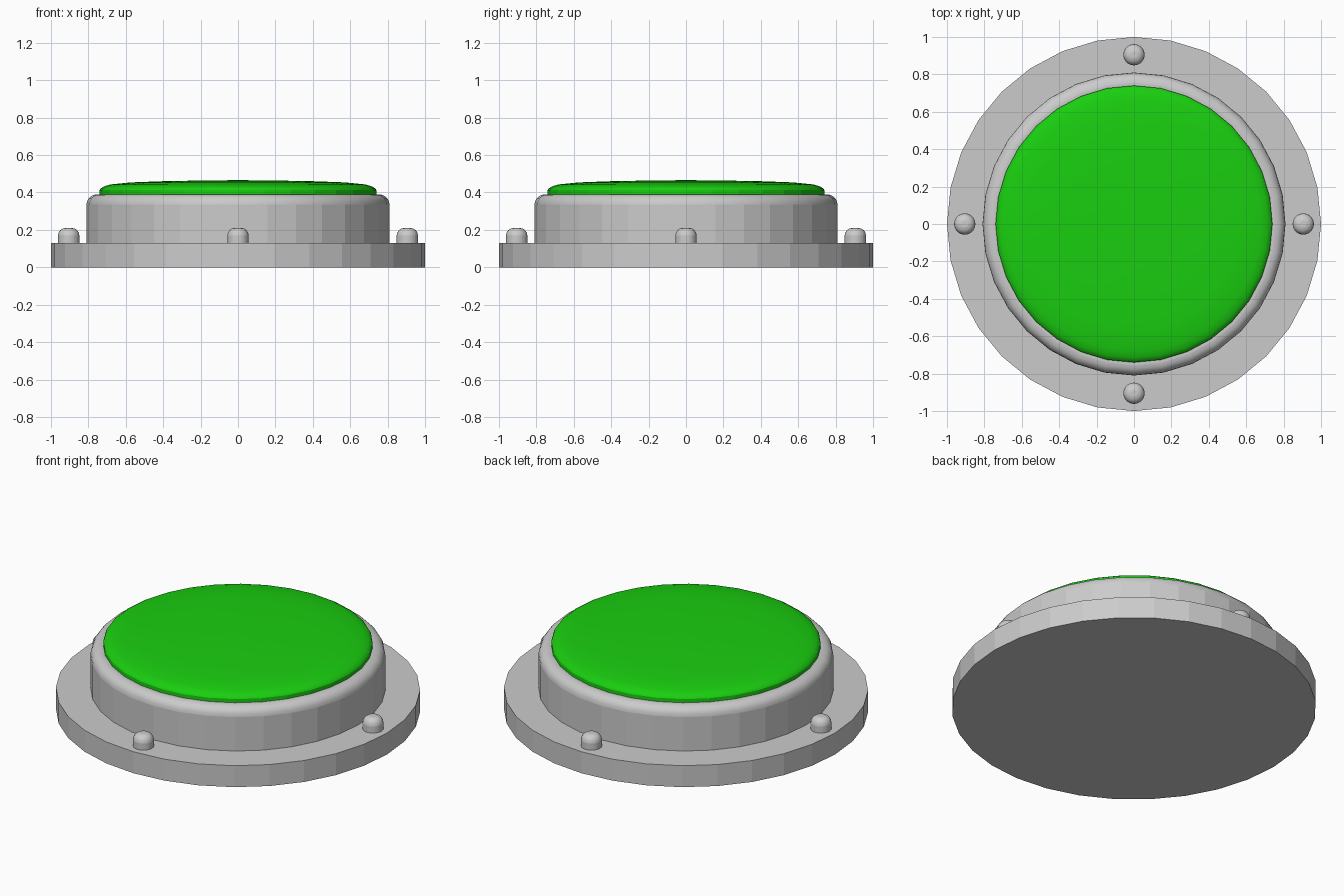
import bpy, bmesh
from math import sin, cos, pi

if "Cube" in bpy.data.objects:
    bpy.data.objects.remove(bpy.data.objects["Cube"])


def lathe(name, profile, sides, location=(0, 0, 0), material=None):
    """Turn an (r, z) profile around z; r = 0 closes with a fan, otherwise an n-gon."""
    bm = bmesh.new()
    rings = []
    for r, z in profile:
        if r == 0:
            rings.append([bm.verts.new((0, 0, z))] * sides)
        else:
            rings.append([bm.verts.new((r * cos(2 * pi * i / sides),
                                        r * sin(2 * pi * i / sides), z))
                          for i in range(sides)])
    for low, high in zip(rings, rings[1:]):
        for i in range(sides):
            j = (i + 1) % sides
            corners = [low[i], low[j], high[j], high[i]]
            bm.faces.new(list(dict.fromkeys(corners)))
    bm.faces.new(rings[0][::-1])
    if profile[-1][0] > 0:
        bm.faces.new(rings[-1])
    bm.normal_update()
    # straight walls stay faceted, rounded bands are smooth
    for f in bm.faces:
        f.smooth = 0.02 < f.normal.z < 0.9999
    for e in bm.edges:
        e.smooth = e.calc_face_angle(0) < 0.7
    mesh = bpy.data.meshes.new(name)
    bm.to_mesh(mesh)
    bm.free()
    obj = bpy.data.objects.new(name, mesh)
    obj.location = location
    bpy.context.collection.objects.link(obj)
    if material:
        mesh.materials.append(material)
    return obj


def rounded_edge(radius, top, bevel, steps):
    """Quarter-round (r, z) points from a wall up to a flat top."""
    return [(radius - bevel * (1 - cos(pi / 2 * k / steps)),
             top - bevel * (1 - sin(pi / 2 * k / steps))) for k in range(steps + 1)]


green = bpy.data.materials.new("green")
green.diffuse_color = (0.01, 0.62, 0.005, 1)
green.use_nodes = True
green.node_tree.nodes["Principled BSDF"].inputs["Base Color"].default_value = green.diffuse_color

# Mounting flange
lathe("base_flange", [(1, 0), (1, 0.13)], 32)

# Raised housing with rounded rim
lathe("housing", [(0.81, 0.13)] + rounded_edge(0.81, 0.39, 0.055, 5), 32)

# Domed push button
lathe("button_cap", [(0.74, 0.385), (0.74, 0.412), (0.735, 0.421), (0.715, 0.433),
                     (0.68, 0.443), (0.57, 0.454), (0.38, 0.461), (0.19, 0.464),
                     (0, 0.466)], 32, material=green)

# Four rivets around the flange
for i in range(4):
    a = i * pi / 2
    lathe(f"rivet_{i + 1}", [(0.057, 0.13)] + rounded_edge(0.057, 0.21, 0.04, 4), 24,
          (0.905 * cos(a), 0.905 * sin(a), 0))
